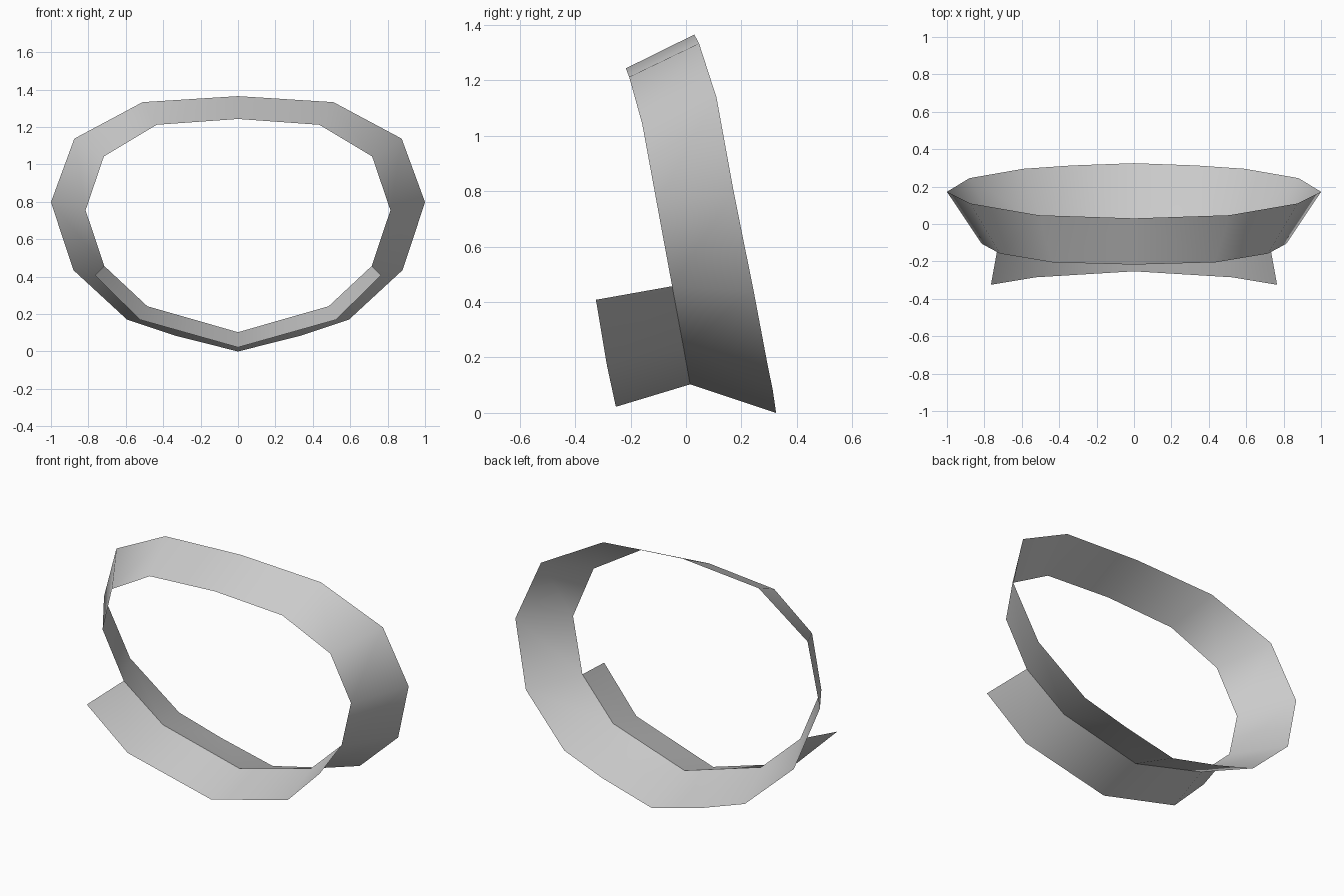
import bpy

if "Cube" in bpy.data.objects:
    bpy.data.objects.remove(bpy.data.objects["Cube"])

grey = bpy.data.materials.new("light grey")
grey.diffuse_color = (0.6, 0.6, 0.6, 1)
grey.use_nodes = True
grey.node_tree.nodes["Principled BSDF"].inputs["Base Color"].default_value = grey.diffuse_color


def band(name, edge_a, edge_b):
    """Smooth open strip between two half profiles, mirrored across x = 0."""
    verts, index, faces = [], {}, []

    def vid(p):
        if p not in index:
            index[p] = len(verts)
            verts.append(p)
        return index[p]

    for i in range(len(edge_a) - 1):
        corners = [vid(edge_a[i]), vid(edge_b[i]), vid(edge_b[i + 1]), vid(edge_a[i + 1])]
        faces.append(list(dict.fromkeys(corners)))  # a repeated point gives a triangle
    me = bpy.data.meshes.new(name)
    me.from_pydata(verts, [], faces)
    me.materials.append(grey)
    me.shade_smooth()
    ob = bpy.data.objects.new(name, me)
    bpy.context.collection.objects.link(ob)
    mirror = ob.modifiers.new("mirror", 'MIRROR')
    mirror.use_clip = True
    mirror.merge_threshold = 0.001
    return ob


# Right half of each rim, from bottom centre to top centre
front_rim = [(0, 0.015, 0.103), (0.485, -0.01, 0.242), (0.715, -0.05, 0.457),
             (0.815, -0.105, 0.755), (0.717, -0.158, 1.043),
             (0.435, -0.205, 1.212), (0, -0.217, 1.243)]
back_rim = [(0, 0.325, 0.0), (0.33, 0.313, 0.083), (0.593, 0.295, 0.17),
            (0.88, 0.245, 0.435), (1.0, 0.172, 0.798), (0.875, 0.11, 1.138),
            (0.51, 0.047, 1.333), (0, 0.03, 1.365)]
flap_edge = [(0, -0.253, 0.022), (0.525, -0.285, 0.17), (0.765, -0.325, 0.408)]

# Tapered oval ring; the back rim has one extra point at the bottom
band("ring_band", front_rim[:2] + front_rim[1:], back_rim)

# Flap flaring forward from the lower front rim
band("lower_flap", flap_edge, front_rim[:3])
